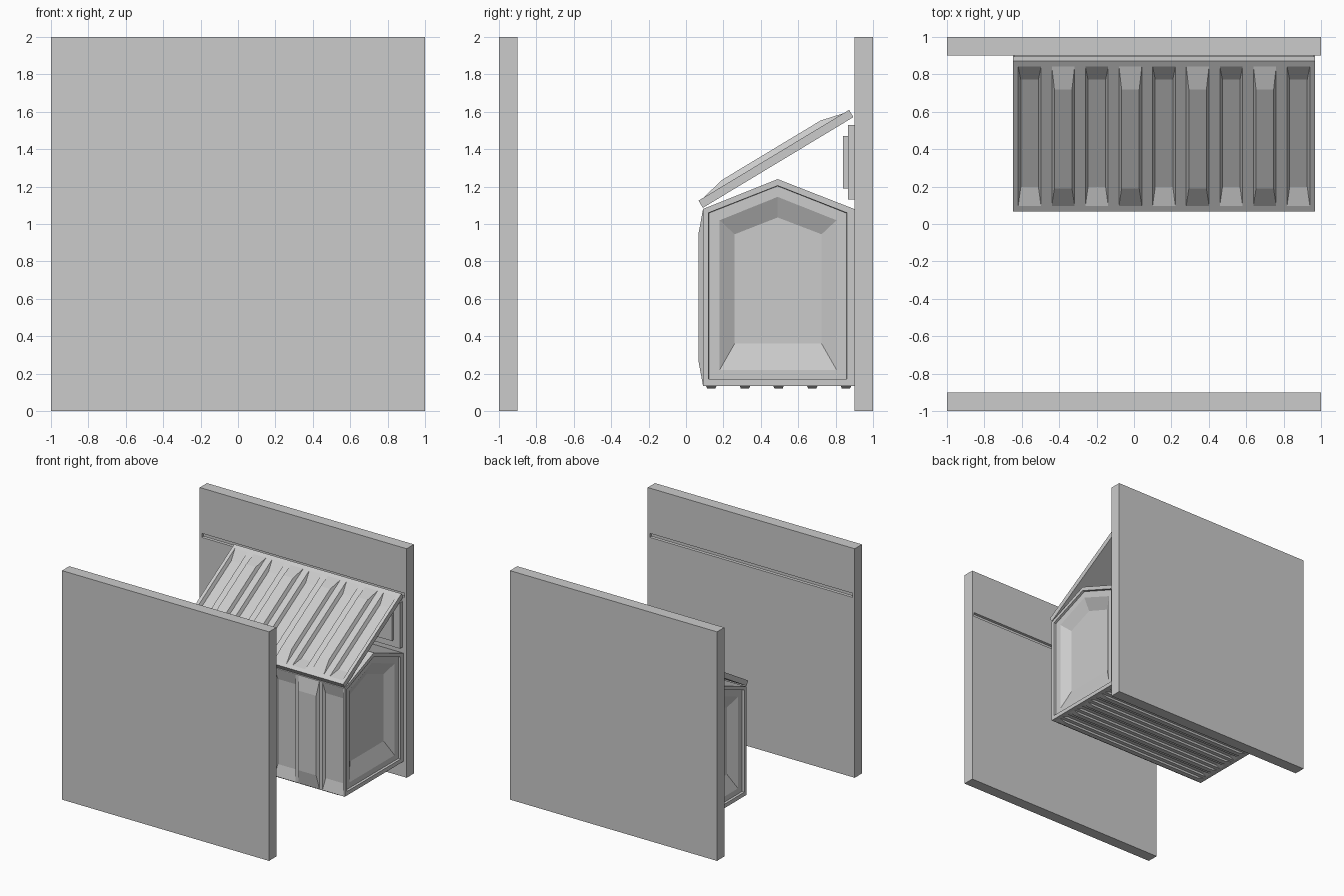
import bpy, bmesh
from mathutils import Vector as V

if "Cube" in bpy.data.objects:
    bpy.data.objects.remove(bpy.data.objects["Cube"])

X0, X1 = -0.648, 0.969          # ends of the hanging container
W = X1 - X0


def face(bm, pts, hint):
    """Add a face whose normal agrees with the hint direction."""
    f = bm.faces.new([bm.verts.new(p) for p in pts])
    f.normal_update()
    if f.normal.dot(V(hint)) < 0:
        f.normal_flip()


def ring(bm, a, b, hint):
    for i in range(len(a)):
        j = (i + 1) % len(a)
        face(bm, [a[i], a[j], b[j], b[i]], hint)


def cell(bm, o, u, v, outer, hole, du, dv, h, n):
    """Flat rectangle with one tapered ridge (h > 0) or recess (h < 0)."""
    def rect(r, d=0):
        a, b, c, e = r
        return [o + u * s + v * t + n * d for s, t in ((a, c), (b, c), (b, e), (a, e))]
    a, b, c, e = hole
    top = rect((a + du, b - du, c + dv, e - dv), h)
    ring(bm, rect(outer), rect(hole), n)
    ring(bm, rect(hole), top, n)
    face(bm, top, n)


def ribbed(bm, o, u, v, n, width, length, count, rib, margin, du, dv, h, first):
    """Row of alternating ridges and recesses across u."""
    o, u, v, n = V(o), V(u).normalized(), V(v).normalized(), V(n).normalized()
    p = width / count
    for i in range(count):
        s = first * (-1) ** i
        c = (i + .5) * p
        cell(bm, o, u, v, (i * p, (i + 1) * p, 0, length),
             (c - rib / 2, c + rib / 2, margin, length - margin),
             du, dv if s > 0 else dv * .8, s * h, n)


def finish(bm, name):
    bmesh.ops.remove_doubles(bm, verts=bm.verts, dist=1e-5)
    me = bpy.data.meshes.new(name)
    bm.to_mesh(me)
    bm.free()
    bpy.context.collection.objects.link(bpy.data.objects.new(name, me))


def box(name, lo, hi, skip=None, extra=None):
    """Box; the side named by skip is left out and replaced by extra(bm)."""
    bm = bmesh.new()
    for ax in range(3):
        b, c = (ax + 1) % 3, (ax + 2) % 3
        for s in (-1, 1):
            if (ax, s) == skip:
                continue
            pts = []
            for i, j in ((0, 0), (1, 0), (1, 1), (0, 1)):
                p = V()
                p[ax] = (lo if s < 0 else hi)[ax]
                p[b], p[c] = (lo, hi)[i][b], (lo, hi)[j][c]
                pts.append(p)
            hint = V()
            hint[ax] = s
            face(bm, pts, hint)
    if extra:
        extra(bm)
    finish(bm, name)


# Two walls, each with a long shallow groove on its inner face
for name, s in (("back_wall", 1), ("front_wall", -1)):
    def groove(bm, s=s):
        cell(bm, V((-1, s * .9, 0)), V((1, 0, 0)), V((0, 0, 1)), (0, 2, 0, 2),
             (.02, 1.98, 1.57, 1.605), .003, .003, -.02, V((0, -s, 0)))
    y = sorted((s * .9, s))
    box(name, (-1, y[0], 0), (1, y[1], 2), (1, -s), groove)

# Container body: pentagon section with recessed ends
bm = bmesh.new()
section = [
    (0, [(.09, .135), (.9, .135), (.9, 1.08), (.49, 1.24), (.09, 1.08)]),
    (0, [(.12, .17), (.86, .17), (.86, 1.06), (.49, 1.205), (.12, 1.06)]),
    (.02, [(.122, .172), (.858, .172), (.858, 1.058), (.49, 1.203), (.122, 1.058)]),
    (.02, [(.18, .22), (.805, .22), (.805, 1.02), (.49, 1.145), (.18, 1.02)]),
    (.07, [(.26, .36), (.725, .36), (.725, .945), (.49, 1.035), (.26, .945)]),
]
for x, s in ((X0, -1), (X1, 1)):
    loops = [[V((x - s * d, y, z)) for y, z in pts] for d, pts in section]
    for a, b in zip(loops, loops[1:]):
        ring(bm, a, b, (s, 0, 0))
    face(bm, loops[-1], (s, 0, 0))
outline = section[0][1]
for i, hint in ((1, (0, 1, 0)), (2, (0, .3, 1)), (3, (0, -.3, 1))):
    (ya, za), (yb, zb) = outline[i], outline[i + 1]
    face(bm, [(X0, ya, za), (X1, ya, za), (X1, yb, zb), (X0, yb, zb)], hint)
# front panels and underside ribs
ribbed(bm, (X0, .09, .135), (1, 0, 0), (0, 0, 1), (0, -1, 0),
       W, .945, 7, .2, .005, .015, .12, .022, -1)
ribbed(bm, (X0, .09, .135), (0, 1, 0), (1, 0, 0), (0, 0, -1),
       .81, W, 9, .056, .03, .006, .06, .015, 1)
finish(bm, "container_body")

# Sloping ribbed awning
bm = bmesh.new()
slope = V((0, .805, .485))
n = V((0, -.485, .805)).normalized()
lo = V((X0, .067, 1.125))
t = n * -.045
w = V((W, 0, 0))
ribbed(bm, lo, (1, 0, 0), slope, n, W, slope.length, 9, .122, .035, .014, .125, .03, -1)
face(bm, [lo + t, lo + t + w, lo + t + w + slope, lo + t + slope], -n)
face(bm, [lo, lo + w, lo + w + t, lo + t], -slope)
face(bm, [p + slope for p in (lo, lo + w, lo + w + t, lo + t)], slope)
for d, s in ((V(), -1), (w, 1)):
    face(bm, [p + d for p in (lo, lo + slope, lo + slope + t, lo + t)], (s, 0, 0))
finish(bm, "awning")

# Stepped board on the wall under the awning
box("wall_board", (X0 + .01, .865, 1.13), (X1 - .01, .9, 1.53))
box("board_panel", (X0 + .07, .84, 1.19), (X1 - .07, .867, 1.47))
